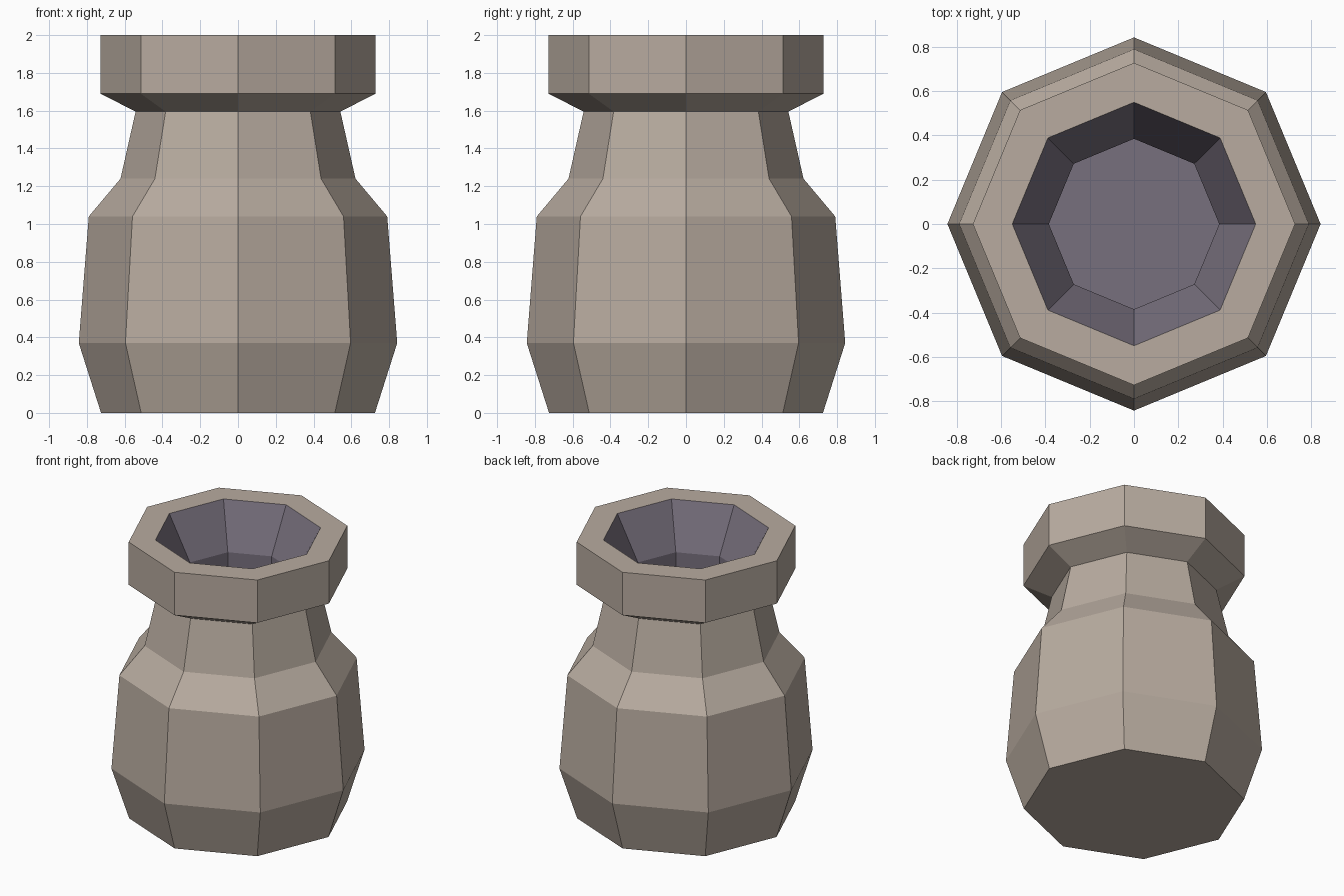
import bpy, bmesh, math

if "Cube" in bpy.data.objects:
    bpy.data.objects.remove(bpy.data.objects["Cube"])

SIDES = 8


def material(name, rgb):
    m = bpy.data.materials.new(name)
    m.diffuse_color = (*rgb, 1.0)
    m.use_nodes = True
    m.node_tree.nodes["Principled BSDF"].inputs["Base Color"].default_value = m.diffuse_color
    return m


clay = material("pale clay", (0.48, 0.41, 0.35))
inside = material("dusky purple interior", (0.185, 0.16, 0.205))

# Profile (radius, height): outer wall from the base up, over the lip, down inside
outer = [(0.725, 0.0), (0.843, 0.37), (0.79, 1.04), (0.622, 1.24),
         (0.542, 1.595), (0.728, 1.69), (0.728, 2.0)]
inner = [(0.55, 2.0), (0.385, 1.69), (0.385, 1.2)]

bm = bmesh.new()
rings = []
for r, z in outer + inner:
    rings.append([bm.verts.new((r * math.cos(2 * math.pi * i / SIDES),
                                r * math.sin(2 * math.pi * i / SIDES), z))
                  for i in range(SIDES)])

# Walls: everything below the lip's inner edge is the interior colour
for k in range(len(rings) - 1):
    a, b = rings[k], rings[k + 1]
    for i in range(SIDES):
        j = (i + 1) % SIDES
        f = bm.faces.new((a[i], a[j], b[j], b[i]))
        f.material_index = 1 if k >= len(outer) else 0

# Base and inner floor
bm.faces.new(rings[0][::-1])
bm.faces.new(rings[-1]).material_index = 1

mesh = bpy.data.meshes.new("pot")
bm.to_mesh(mesh)
bm.free()
mesh.materials.append(clay)
mesh.materials.append(inside)
pot = bpy.data.objects.new("pot", mesh)
bpy.context.collection.objects.link(pot)
